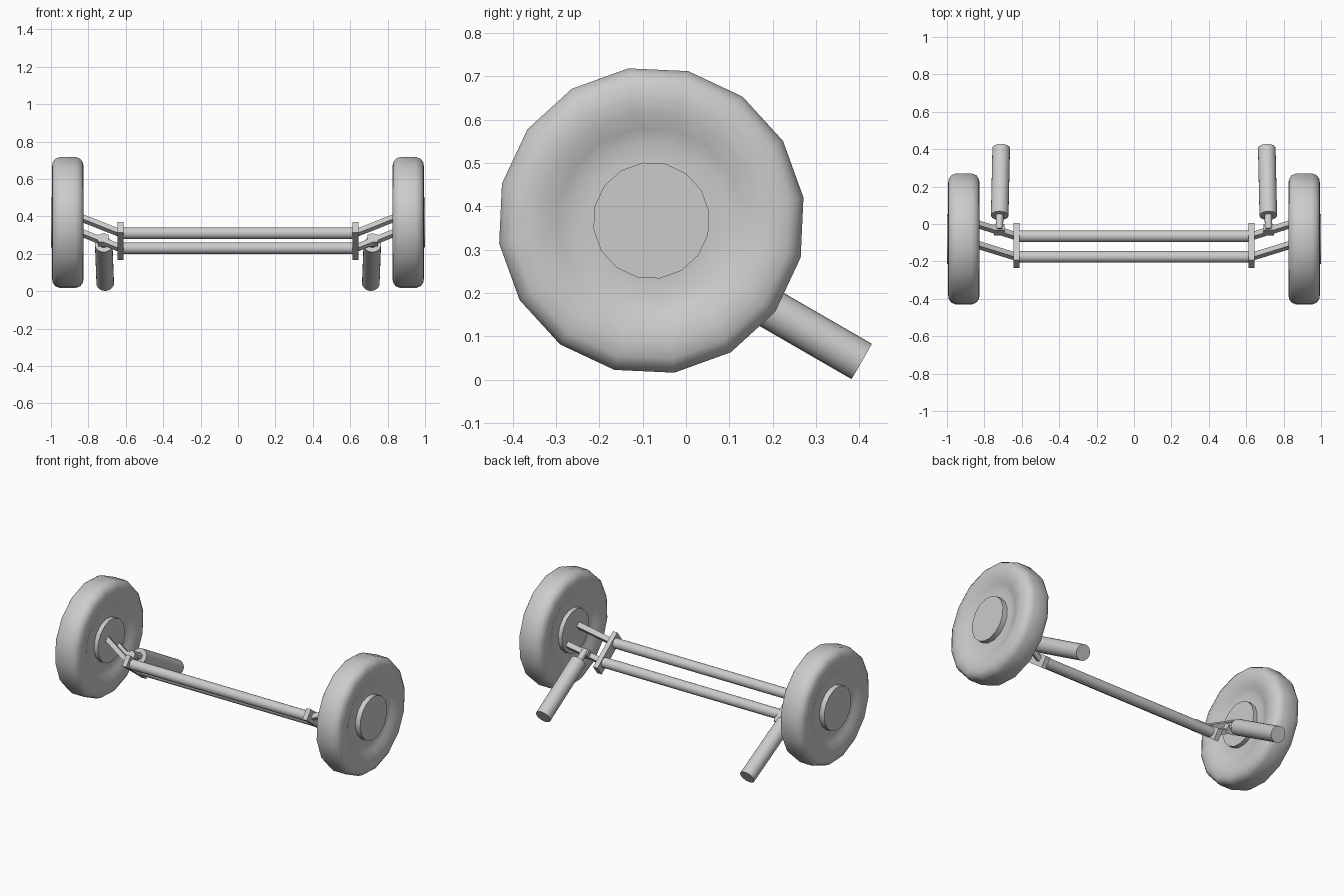
import bpy, bmesh, math
from mathutils import Vector, Matrix

if "Cube" in bpy.data.objects:
    bpy.data.objects.remove(bpy.data.objects["Cube"])

TILT = math.radians(-37)            # lean of the axle frame about x
HUB = Vector((0, -0.08, 0.367))     # wheel axis


def finish(name, bm, angle=None):
    bmesh.ops.recalc_face_normals(bm, faces=bm.faces)
    me = bpy.data.meshes.new(name)
    bm.to_mesh(me)
    bm.free()
    ob = bpy.data.objects.new(name, me)
    bpy.context.collection.objects.link(ob)
    if angle:
        bpy.ops.object.select_all(action='DESELECT')
        ob.select_set(True)
        bpy.context.view_layer.objects.active = ob
        bpy.ops.object.shade_smooth_by_angle(angle=math.radians(angle))
    return ob


def rod(name, a, b, r, sides=20):
    a, b = Vector(a), Vector(b)
    d = b - a
    bm = bmesh.new()
    m = Matrix.Translation((a + b) / 2) @ d.to_track_quat('Z', 'Y').to_matrix().to_4x4()
    bmesh.ops.create_cone(bm, cap_ends=True, segments=sides, radius1=r, radius2=r,
                          depth=d.length, matrix=m)
    return finish(name, bm, 40)


def box(name, centre, size, tilt=TILT):
    bm = bmesh.new()
    m = (Matrix.Translation(centre) @ Matrix.Rotation(tilt, 4, 'X')
         @ Matrix.Diagonal((*size, 1)))
    bmesh.ops.create_cube(bm, size=1, matrix=m)
    return finish(name, bm)


def lathe(name, x0, profile, angle, sides=16, cap=False):
    # rings of (radius, x) turned about the wheel axis
    bm = bmesh.new()
    rings = []
    for r, x in profile:
        ring = []
        for i in range(sides):
            t = math.radians(8.6) + 2 * math.pi * i / sides
            ring.append(bm.verts.new((x0 + x, HUB.y + r * math.cos(t), HUB.z + r * math.sin(t))))
        rings.append(ring)
    pairs = list(zip(rings, rings[1:]))
    if cap:
        bm.faces.new(rings[0])
        bm.faces.new(rings[-1])
    else:
        pairs.append((rings[-1], rings[0]))
    for p, q in pairs:
        for i in range(sides):
            j = (i + 1) % sides
            bm.faces.new((p[i], p[j], q[j], q[i]))
    return finish(name, bm, angle)


def arm(name, a, b, s):
    # square-section link with upright ends, tilted with the frame
    rot = Matrix.Rotation(TILT, 3, 'X')
    bm = bmesh.new()
    ends = []
    for p in (a, b):
        ends.append([bm.verts.new(Vector(p) + rot @ Vector((0, u * s, v * s)))
                     for u, v in ((-1, -1), (1, -1), (1, 1), (-1, 1))])
    bm.faces.new(ends[0])
    bm.faces.new(ends[1])
    for i in range(4):
        j = (i + 1) % 4
        bm.faces.new((ends[0][i], ends[0][j], ends[1][j], ends[1][i]))
    return finish(name, bm)


# cross tubes
FRONT, REAR = (-0.175, 0.31), (-0.065, 0.23)
for label, (y, z) in (("front", FRONT), ("rear", REAR)):
    rod(label + "_axle_tube", (-0.625, y, z), (0.625, y, z), 0.031)

# tyre half profile, dished towards the hub
half = [(0.13, 0.058), (0.18, 0.055), (0.215, 0.066), (0.25, 0.081), (0.285, 0.085),
        (0.322, 0.082), (0.344, 0.068), (0.355, 0.042)]
tyre = half + [(r, -x) for r, x in reversed(half)]

for side, s in (("right", 1), ("left", -1)):
    # wheel
    lathe(side + "_tyre", s * 0.91, tyre, 60)
    lathe(side + "_hub", s * 0.91, [(0.135, -0.085), (0.135, 0.09)] if s > 0
          else [(0.135, -0.09), (0.135, 0.085)], 40, cap=True)
    # end plate joining the tubes
    box(side + "_end_plate", (s * 0.628, -0.115, 0.268), (0.03, 0.248, 0.07))
    # trailing links to the hub
    for label, (y, z) in (("front", FRONT), ("rear", REAR)):
        arm(f"{side}_{label}_link", (s * 0.63, y, z),
            (s * 0.84, y + 0.065, z + 0.083), 0.016)
    # shock absorber, its rod and bracket
    rod(side + "_damper", (s * 0.718, 0.045, 0.25), (s * 0.71, 0.405, 0.042), 0.047, 24)
    rod(side + "_damper_rod", (s * 0.72, -0.03, 0.292), (s * 0.718, 0.05, 0.247), 0.02, 12)
    box(side + "_damper_bracket", (s * 0.72, -0.03, 0.272), (0.055, 0.04, 0.05))
